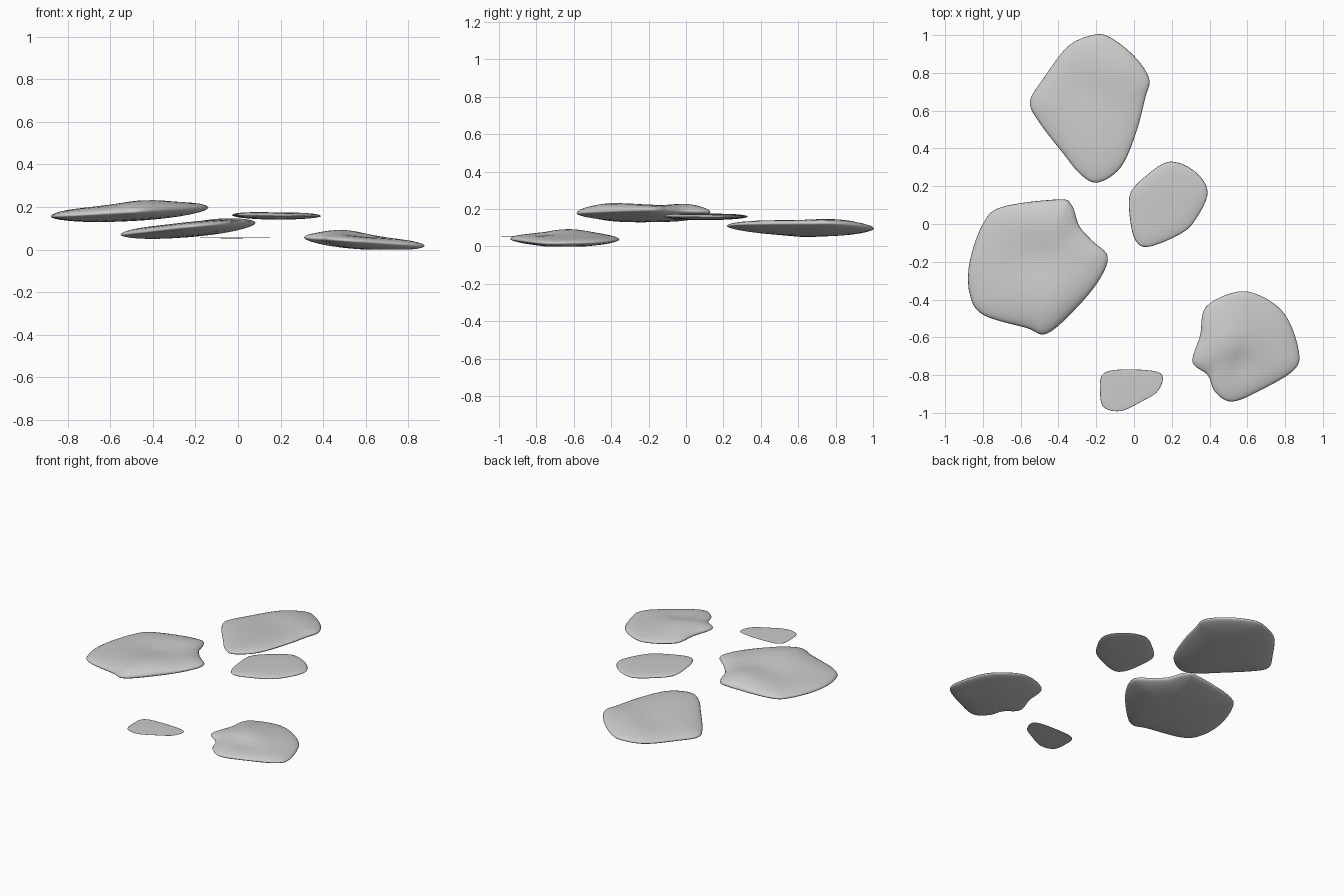
import bpy, bmesh, math
from mathutils import Vector

cube = bpy.data.objects.get("Cube")
if cube:
    bpy.data.objects.remove(cube, do_unlink=True)

# One plain stone colour
STONE = (0.6, 0.6, 0.6, 1.0)
stone = bpy.data.materials.new("stone_grey")
stone.use_nodes = True
stone.diffuse_color = STONE
stone.node_tree.nodes["Principled BSDF"].inputs["Base Color"].default_value = STONE

STEPS = 6
RINGS = (1, .985, .95, .88, .77, .63, .47, .3, .14)


def smooth_loop(points):
    """Closed Catmull-Rom curve through the outline points."""
    pts = [Vector(p) for p in points]
    n = len(pts)
    loop = []
    for i in range(n):
        a, b, c, d = (pts[(i + k - 1) % n] for k in range(4))
        for s in range(STEPS):
            t = s / STEPS
            loop.append(0.5 * (2 * b + (c - a) * t
                               + (2 * a - 5 * b + 4 * c - d) * t ** 2
                               + (3 * b - a - 3 * c + d) * t ** 3))
    return loop


def make_stone(name, outline, height, tilt, up, down, bumps=()):
    """Flat pebble: domed top and shallower conical underside inside one outline."""
    loop = smooth_loop(outline)
    n = len(loop)
    centre = sum(loop, Vector((0, 0))) / n
    bm = bmesh.new()

    def place(p, s, top):
        q = p - centre
        z = height + q.x * tilt[0] + q.y * tilt[1]
        dome = math.sqrt(max(0, 1 - s ** 4))
        if top:
            z += up * dome
            for x, y, amount, radius in bumps:
                far = (p - Vector((x, y))).length / radius
                z += amount * dome * math.exp(-far ** 2)
        else:
            z -= down * (0.5 * dome + 0.5 * (1 - s * s))
        return bm.verts.new((p.x, p.y, max(z, 0)))

    rim = [place(p, 1, True) for p in loop]
    for top in (True, False):
        previous = rim
        for s in RINGS[1:]:
            ring = [place(centre + (p - centre) * s, s, top) for p in loop]
            for i in range(n):
                j = (i + 1) % n
                bm.faces.new((previous[i], previous[j], ring[j], ring[i]))
            previous = ring
        tip = place(centre, 0, top)
        for i in range(n):
            bm.faces.new((previous[i], previous[(i + 1) % n], tip))
    bmesh.ops.recalc_face_normals(bm, faces=bm.faces)
    for face in bm.faces:
        face.smooth = True
    mesh = bpy.data.meshes.new(name)
    bm.to_mesh(mesh)
    bm.free()
    mesh.materials.append(stone)
    obj = bpy.data.objects.new(name, mesh)
    bpy.context.collection.objects.link(obj)


# Large tapered stone at the back
make_stone("back_stone",
           [(-.22, 1), (-.13, .99), (0, .89), (.08, .77), (.06, .67), (.01, .48),
            (-.07, .3), (-.19, .22), (-.28, .26), (-.38, .38), (-.51, .55),
            (-.55, .65), (-.48, .77), (-.35, .94)],
           .1, (.09, -.02), .028, .04,
           [(-.1, .83, .013, .15), (-.24, .71, -.008, .1)])

# Broad notched stone on the right-hand side
make_stone("right_stone",
           [(-.4, .13), (-.33, .1), (-.29, -.01), (-.22, -.09), (-.14, -.17),
            (-.18, -.29), (-.3, -.44), (-.46, -.58), (-.57, -.55), (-.8, -.48),
            (-.87, -.37), (-.87, -.2), (-.8, 0), (-.7, .09)],
           .176, (.055, 0), .034, .042,
           [(-.42, -.42, .022, .2), (-.47, .01, .02, .14), (-.55, -.16, -.008, .12)])

# Thin stone near the middle
make_stone("middle_stone",
           [(.19, .33), (.32, .28), (.39, .17), (.33, .03), (.25, -.05), (.08, -.12),
            (.01, -.09), (-.02, .02), (-.02, .16), (.07, .26)],
           .159, (-.01, 0), .016, .018)

# Humped stone at the front left
make_stone("front_left_stone",
           [(.54, -.36), (.67, -.38), (.8, -.48), (.87, -.66), (.85, -.77),
            (.67, -.88), (.52, -.94), (.43, -.89), (.39, -.8), (.31, -.73),
            (.35, -.59), (.38, -.44)],
           .038, (-.07, 0), .026, .036,
           [(.5, -.63, .024, .14), (.57, -.74, -.012, .07)])

# Paper-thin chip at the front
make_stone("front_chip",
           [(-.03, -.77), (.14, -.79), (.13, -.88), (.04, -.94), (-.07, -.99),
            (-.16, -.97), (-.18, -.88), (-.16, -.79)],
           .055, (0, 0), .002, .002)
